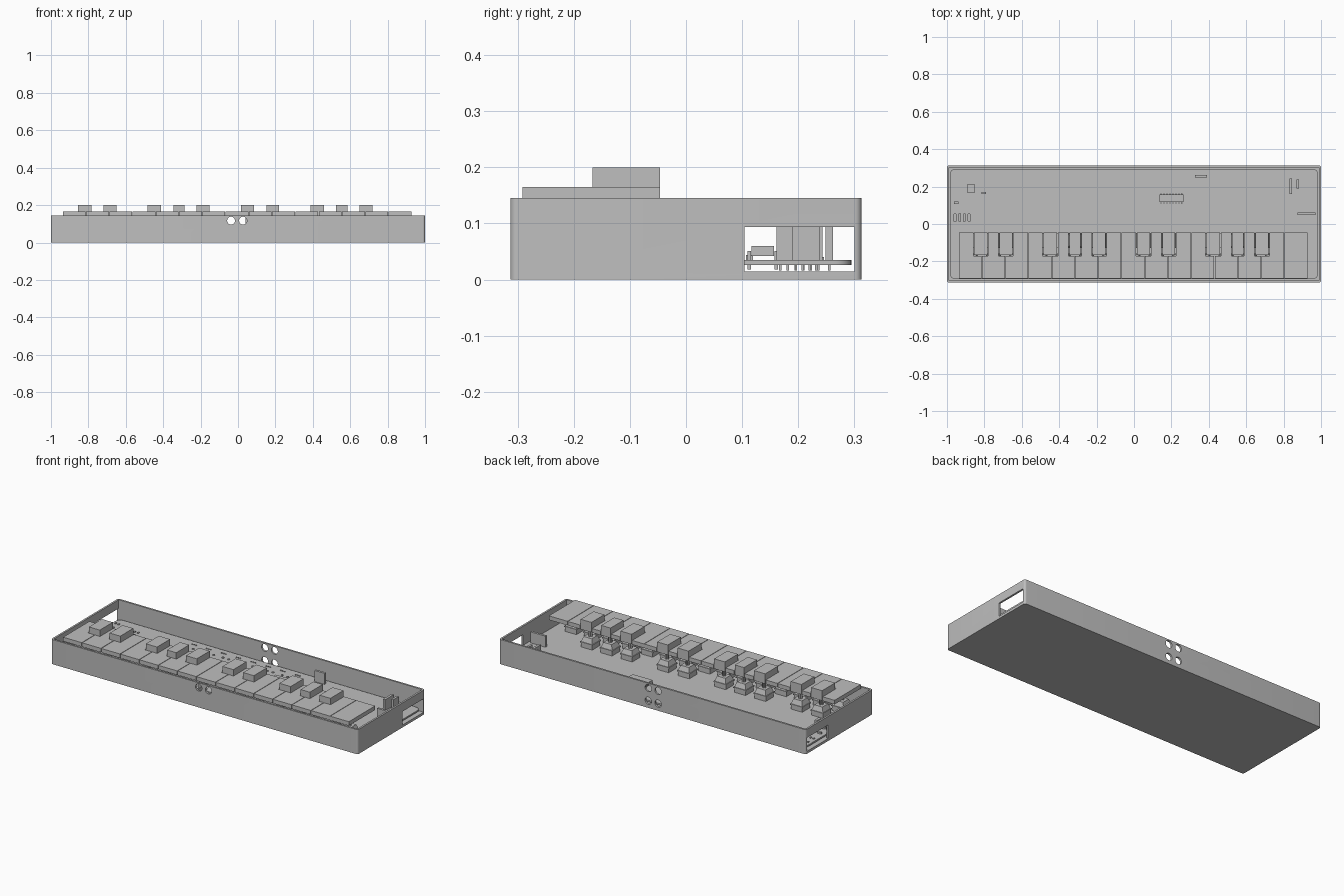
import bpy, bmesh, math
from mathutils import Matrix, Vector

cube = bpy.data.objects.get("Cube")
if cube:
    bpy.data.objects.remove(cube, do_unlink=True)

grey = bpy.data.materials.new("plain grey")
grey.use_nodes = True
grey.diffuse_color = (0.52, 0.52, 0.52, 1)
grey.node_tree.nodes["Principled BSDF"].inputs["Base Color"].default_value = (0.52, 0.52, 0.52, 1)


# Helpers
def box(bm, x, y, z, taper=1.0):
    """Box from (low, high) ranges; the top face is scaled by taper."""
    mid = Vector(((x[0] + x[1]) / 2, (y[0] + y[1]) / 2, (z[0] + z[1]) / 2))
    size = (x[1] - x[0], y[1] - y[0], z[1] - z[0], 1)
    made = bmesh.ops.create_cube(bm, size=1, matrix=Matrix.Translation(mid) @ Matrix.Diagonal(size))
    for v in made["verts"]:
        if v.co.z > mid.z:
            v.co.x = mid.x + (v.co.x - mid.x) * taper
            v.co.y = mid.y + (v.co.y - mid.y) * taper


def rod(bm, centre, radius, depth, turn=0.0, sides=16):
    """Cylinder standing up, or lying along y when turned."""
    bmesh.ops.create_cone(bm, cap_ends=True, segments=sides, radius1=radius, radius2=radius, depth=depth,
                          matrix=Matrix.Translation(centre) @ Matrix.Rotation(turn, 4, "X"))


def prism(bm, outline, z):
    """Upright prism from an outline, following its x, y points."""
    face = bm.faces.new([bm.verts.new((px, py, z[0])) for px, py in outline])
    top = bmesh.ops.extrude_face_region(bm, geom=[face])["geom"]
    bmesh.ops.translate(bm, vec=(0, 0, z[1] - z[0]), verts=[g for g in top if isinstance(g, bmesh.types.BMVert)])


def rounded(w, d, r, steps=6):
    pts = []
    for i, (sx, sy) in enumerate(((1, 1), (-1, 1), (-1, -1), (1, -1))):
        for k in range(steps + 1):
            a = (i + k / steps) * math.pi / 2
            pts.append((sx * (w - r) + r * math.cos(a), sy * (d - r) + r * math.sin(a)))
    return pts


def finish(name, bm, smooth=False):
    bmesh.ops.recalc_face_normals(bm, faces=bm.faces)
    mesh = bpy.data.meshes.new(name)
    bm.to_mesh(mesh)
    bm.free()
    mesh.materials.append(grey)
    obj = bpy.data.objects.new(name, mesh)
    bpy.context.collection.objects.link(obj)
    if smooth:
        select(obj)
        bpy.ops.object.shade_smooth_by_angle(angle=math.radians(35))
    return obj


def select(obj):
    bpy.ops.object.select_all(action="DESELECT")
    obj.select_set(True)
    bpy.context.view_layer.objects.active = obj


def cut(obj, bm):
    cutter = finish("cutter", bm)
    cutter.hide_render = True
    mod = obj.modifiers.new("cut", "BOOLEAN")
    mod.operation, mod.solver, mod.object = "DIFFERENCE", "EXACT", cutter
    select(obj)
    bpy.ops.object.modifier_apply(modifier=mod.name)
    bpy.data.objects.remove(cutter, do_unlink=True)


# Case: open tray with end windows and cable holes
bm = bmesh.new()
prism(bm, rounded(1.0, 0.313, 0.012), (0, 0.145))
case = finish("case", bm)
bm = bmesh.new()
box(bm, (-0.989, 0.989), (-0.302, 0.302), (0.014, 0.3))
cut(case, bm)
bm = bmesh.new()
box(bm, (-1.2, 1.2), (0.104, 0.3), (0.0145, 0.094))
cut(case, bm)
bm = bmesh.new()
for x in (-0.037, 0.027):
    rod(bm, (x, -0.31, 0.117), 0.021, 0.1, math.pi / 2, 32)
    for z in (0.117, 0.042):
        rod(bm, (x, 0.31, z), 0.021, 0.1, math.pi / 2, 32)
cut(case, bm)
select(case)
bpy.ops.object.shade_smooth_by_angle(angle=math.radians(35))

# Circuit board and its supports
bm = bmesh.new()
prism(bm, rounded(0.985, 0.295, 0.03), (0.026, 0.035))
finish("circuit_board", bm, True)
bm = bmesh.new()
for x in (-0.9, 0, 0.9):
    for y in (-0.26, 0.0):
        rod(bm, (x, y, 0.02), 0.012, 0.014)
finish("board_supports", bm, True)

# Keys: black keys sit in notches between the white ones
PITCH, START, FRONT, BACK = 0.1244, -0.938, -0.291, -0.046
BLACK_FRONT, LOW, GAP = -0.167, 0.141, 0.004
offsets = {1: (-0.006, 0.071), 2: (0.004, 0.069), 4: (-0.007, 0.073), 5: (0.0, 0.06), 6: (0.005, 0.07)}
blacks = {}
for octave in range(2):
    for step, (shift, width) in offsets.items():
        edge = octave * 7 + step
        mid = START + edge * PITCH + shift
        blacks[edge] = (mid - width / 2, mid + width / 2)

for i in range(15):
    left, right = START + i * PITCH + 0.0015, START + (i + 1) * PITCH - 0.0015
    notch = BLACK_FRONT - GAP
    outline = [(left, FRONT), (right, FRONT)]
    if i + 1 in blacks:
        inner = blacks[i + 1][0] - GAP
        outline += [(right, notch), (inner, notch), (inner, BACK)]
    else:
        outline.append((right, BACK))
    if i in blacks:
        inner = blacks[i][1] + GAP
        outline += [(inner, BACK), (inner, notch), (left, notch)]
    else:
        outline.append((left, BACK))
    bm = bmesh.new()
    prism(bm, outline, (LOW, 0.165))
    finish(f"white_key_{i + 1}", bm)

for edge, span in blacks.items():
    bm = bmesh.new()
    box(bm, span, (BLACK_FRONT, BACK), (LOW, 0.2))
    finish(f"black_key_{edge}", bm)

# Key switch: housing, flange, tapered cover, stem and pins
bm = bmesh.new()
for half, low, high, taper in ((0.037, 0.035, 0.061, 1), (0.041, 0.061, 0.067, 1), (0.037, 0.067, 0.095, 0.72)):
    box(bm, (-half, half), (-half, half), (low, high), taper)
box(bm, (-0.011, 0.011), (-0.004, 0.004), (0.095, LOW))
box(bm, (-0.004, 0.004), (-0.011, 0.011), (0.095, LOW))
for x, y, r in ((0, 0, 0.009), (-0.02, 0.013, 0.003), (0.013, 0.026, 0.003)):
    rod(bm, (x, y, 0.026), r, 0.02, sides=10)
first = finish("key_switch", bm)
spots = [(START + (i + 0.5) * PITCH, -0.2) for i in range(15)]
spots += [(sum(span) / 2, -0.088) for span in blacks.values()]
first.location = (*spots[0], 0)
for spot in spots[1:]:
    twin = first.copy()
    twin.location = (*spot, 0)
    bpy.context.collection.objects.link(twin)


# Pin sockets: upright strips with legs below the board
def socket(name, x, y, count, top=0.1):
    bm = bmesh.new()
    box(bm, x, y, (0.035, top))
    for k in range(count):
        t = (k + 0.5) / count
        along_x = x[1] - x[0] > y[1] - y[0]
        px = x[0] + t * (x[1] - x[0]) if along_x else sum(x) / 2
        py = sum(y) / 2 if along_x else y[0] + t * (y[1] - y[0])
        box(bm, (px - 0.002, px + 0.002), (py - 0.002, py + 0.002), (0.016, 0.03))
    finish(name, bm)


socket("rear_socket", (0.325, 0.39), (0.249, 0.262), 5)
socket("side_socket_long", (0.832, 0.846), (0.161, 0.243), 6)
socket("side_socket_short", (0.868, 0.882), (0.19, 0.238), 4)
socket("cross_socket", (0.873, 0.97), (0.049, 0.062), 7)

# Chip with bent legs
bm = bmesh.new()
box(bm, (0.136, 0.265), (0.117, 0.157), (0.042, 0.06))
for k in range(8):
    x = 0.145 + k * 0.0158
    for y in (0.112, 0.16):
        box(bm, (x - 0.003, x + 0.003), (y - 0.002, y + 0.004), (0.018, 0.051))
finish("chip", bm)

# Small surface parts at the left end of the board
bm = bmesh.new()
box(bm, (-0.89, -0.853), (0.165, 0.213), (0.035, 0.05))
for x, y in ((-0.803, 0.166), (-0.95, 0.113)):
    box(bm, (x - 0.013, x + 0.013), (y - 0.006, y + 0.006), (0.035, 0.044))
for x, y in ((-0.82, 0.209), (-0.797, 0.209), (-0.965, 0.24), (-0.944, 0.236), (-0.965, 0.187), (-0.944, 0.187)):
    box(bm, (x - 0.004, x + 0.004), (y - 0.006, y + 0.006), (0.035, 0.04))
finish("surface_parts", bm)

# Four upright discs at the corner
bm = bmesh.new()
for k in range(4):
    x = -0.957 + k * 0.025
    prism(bm, [(x + px, 0.034 + py) for px, py in rounded(0.008, 0.023, 0.0075, 4)], (0.035, 0.07))
finish("corner_capacitors", bm, True)

# Rows of solder points along the rear of the board
bm = bmesh.new()
for k in range(8):
    x = -0.5 + k * 0.0965
    for px in (x, x + 0.06):
        rod(bm, (px, 0.213, 0.037), 0.007, 0.004, sides=12)
    for j in range(3):
        rod(bm, (x + 0.02 + j * 0.013, 0.258, 0.037), 0.004, 0.004, sides=8)
finish("solder_points", bm)
